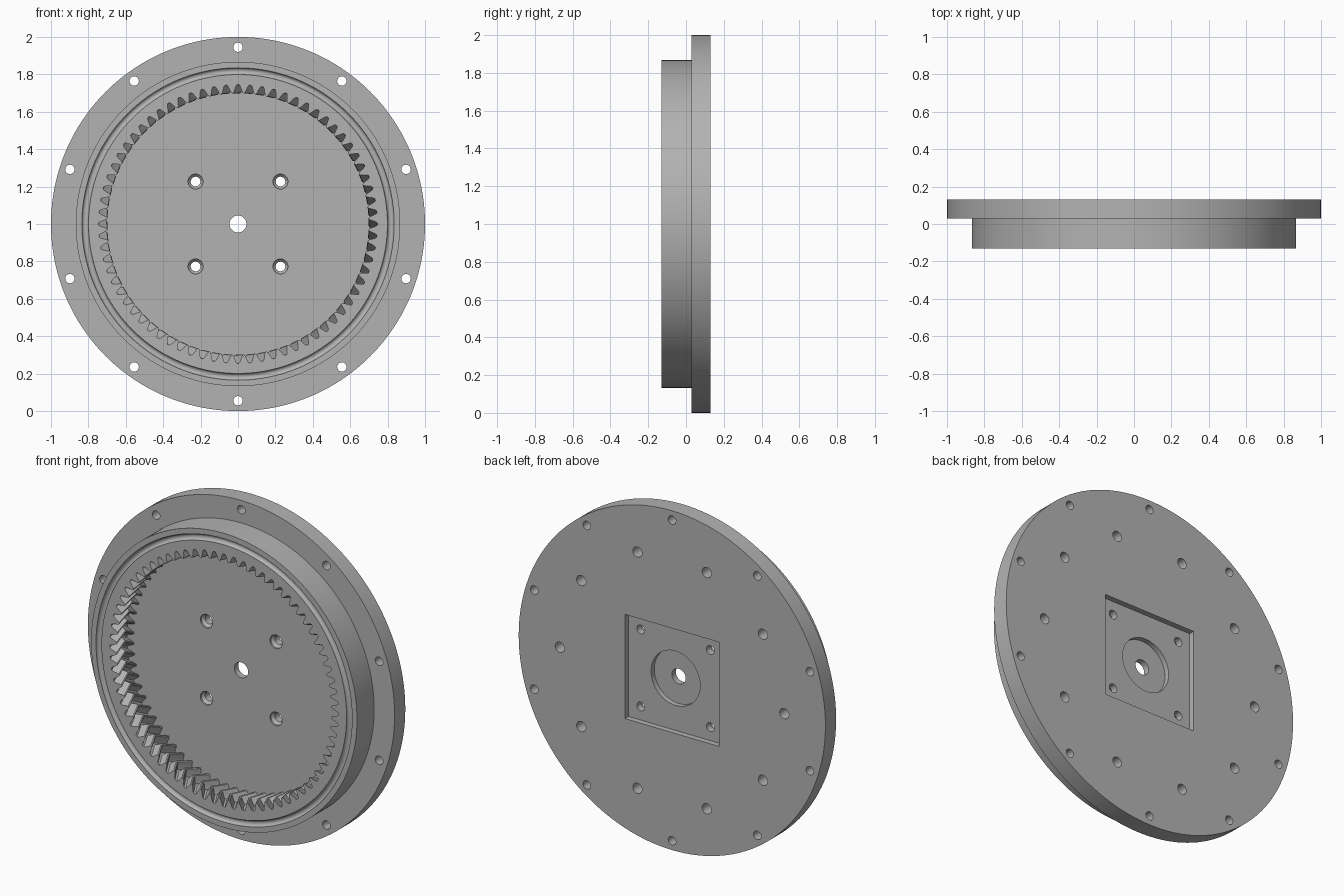
import bpy, bmesh
from math import pi, sin, cos, sqrt

if "Cube" in bpy.data.objects:
    bpy.data.objects.remove(bpy.data.objects["Cube"])

grey = bpy.data.materials.new("machined grey")
grey.use_nodes = True
colour = (0.45, 0.45, 0.45, 1)
grey.diffuse_color = colour
grey.node_tree.nodes["Principled BSDF"].inputs["Base Color"].default_value = colour

FRONT, FLOOR, BACK = -0.13, 0.03, 0.13
OUTSIDE = 0.02  # how far cutters poke out of the body


def skin(bm, rings):
    """Join equal rings of points into a closed solid."""
    loops = [[bm.verts.new(p) for p in ring] for ring in rings]
    faces = [bm.faces.new(loops[0]), bm.faces.new(loops[-1])]
    n = len(loops[0])
    for a, b in zip(loops, loops[1:]):
        for i in range(n):
            j = (i + 1) % n
            faces.append(bm.faces.new((a[i], a[j], b[j], b[i])))
    bmesh.ops.recalc_face_normals(bm, faces=faces)


def turned(bm, profile, x=0, z=0, sides=32, start=0):
    """Solid turned about the y direction from (radius, y) pairs."""
    angles = [start + 2 * pi * i / sides for i in range(sides)]
    skin(bm, [[(x + r * cos(a), y, 1 + z + r * sin(a)) for a in angles]
              for r, y in profile])


def make(name, bm):
    mesh = bpy.data.meshes.new(name)
    bm.to_mesh(mesh)
    bm.free()
    mesh.materials.append(grey)
    ob = bpy.data.objects.new(name, mesh)
    bpy.context.collection.objects.link(ob)
    return ob


# Flange and ring body, with a round groove in the front rim
groove_mid, groove_r = 0.817, 0.018
groove = [(groove_mid + groove_r * cos(t), FRONT + groove_r * sin(t))
          for t in (pi * i / 10 for i in range(11))]
bm = bmesh.new()
turned(bm, [(1, BACK), (1, FLOOR), (0.867, FLOOR), (0.867, FRONT)] + groove, sides=160)
body = make("ring_gear_housing", bm)

# Cavity with herringbone internal teeth
TEETH, STEPS = 72, 10
bm = bmesh.new()
half = (FLOOR - FRONT) / 2
middle = FRONT + half
rings = []
for y in (FRONT - OUTSIDE, middle, FLOOR):
    twist = -0.06 * (1 - abs(y - middle) / half)
    ring = []
    for i in range(TEETH * STEPS):
        a = 2 * pi * i / (TEETH * STEPS)
        wave = max(-1, min(1, 0.15 + 1.25 * cos(TEETH * a)))
        r = 0.722 + 0.023 * wave
        ring.append((r * cos(a + twist), y, 1 + r * sin(a + twist)))
    rings.append(ring)
skin(bm, rings)

# Square pocket in the back
POCKET = BACK - 0.033
turned(bm, [(0.307 * sqrt(2), BACK + OUTSIDE), (0.307 * sqrt(2), POCKET)],
       sides=4, start=pi / 4)
pockets = make("pocket_cutter", bm)

# Shaft hole with its round recess
bm = bmesh.new()
STEP = POCKET - 0.03
turned(bm, [(0.16, BACK), (0.16, STEP), (0.045, STEP), (0.045, FLOOR - OUTSIDE)], sides=64)

# Four countersunk screw holes
for x in (-0.227, 0.227):
    for z in (-0.227, 0.227):
        turned(bm, [(0.04, FLOOR - OUTSIDE), (0.04, FLOOR + 0.01),
                    (0.026, FLOOR + 0.025), (0.026, BACK)], x, z)

# Through holes in the flange and blind holes in the back
for i in range(10):
    a = pi / 2 + i * pi / 5
    turned(bm, [(0.025, FLOOR - OUTSIDE), (0.025, BACK + OUTSIDE)],
           0.945 * cos(a), 0.945 * sin(a))
    a = i * pi / 5
    turned(bm, [(0.03, BACK - 0.08), (0.03, BACK + OUTSIDE)],
           0.732 * cos(a), 0.732 * sin(a))
holes = make("hole_cutter", bm)

# Cut the body and keep the finished mesh
for cutter in (pockets, holes):
    cutter.hide_render = True
    mod = body.modifiers.new(cutter.name, "BOOLEAN")
    mod.operation, mod.solver, mod.object = "DIFFERENCE", "EXACT", cutter
graph = bpy.context.evaluated_depsgraph_get()
finished = bpy.data.meshes.new_from_object(body.evaluated_get(graph))
body.modifiers.clear()
body.data = finished
for cutter in (pockets, holes):
    bpy.data.objects.remove(cutter)

bpy.ops.object.select_all(action="DESELECT")
body.select_set(True)
bpy.context.view_layer.objects.active = body
bpy.ops.object.shade_smooth_by_angle(angle=pi / 6)
